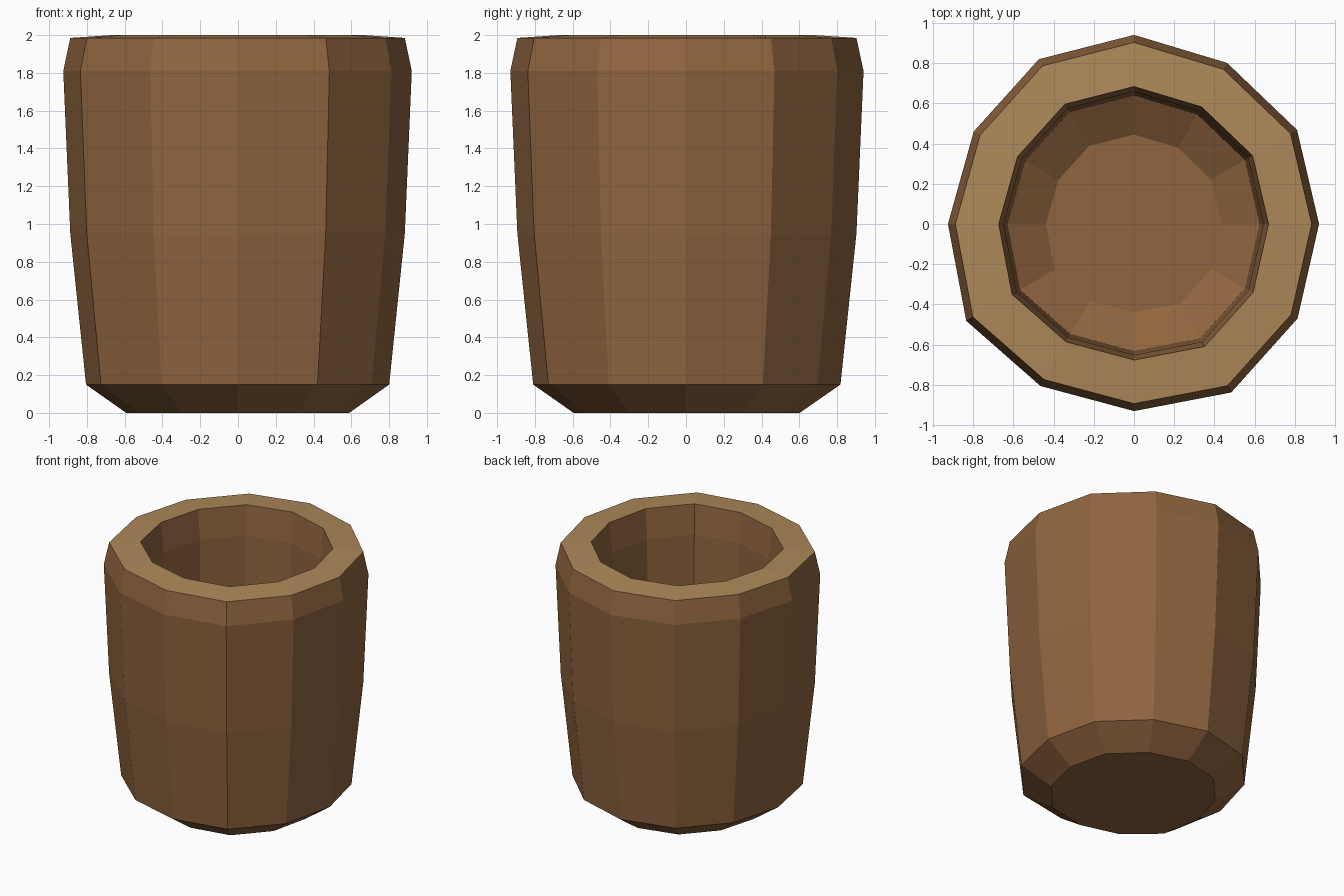
import bpy, bmesh
from math import cos, sin, radians

if "Cube" in bpy.data.objects:
    bpy.data.objects.remove(bpy.data.objects["Cube"])


def material(name, color):
    m = bpy.data.materials.new(name)
    m.diffuse_color = (*color, 1)
    m.use_nodes = True
    m.node_tree.nodes["Principled BSDF"].inputs["Base Color"].default_value = m.diffuse_color
    return m


# hand-cut radius of each of the 12 staves, anticlockwise from +x
STAVES = [.92, .936, .925, .94, .946, .92, .925, .963, .93, .93, .967, .939]

# (radius factor, height) from the underside, up the outside, down the inside
PROFILE = [(.64, 0), (.87, .15), (.96, .95), (1, 1.81), (.96, 1.985),
           (.727, 2), (.70, 1.77), (.69, .98), (.68, .34), (.473, .22)]
RIM = 4  # profile segment forming the pale rim

bm = bmesh.new()
rings = [[bm.verts.new((r * k * cos(radians(30 * i)), r * k * sin(radians(30 * i)), z))
          for i, r in enumerate(STAVES)] for k, z in PROFILE]

# wall quads
n = len(STAVES)
for j, (a, b) in enumerate(zip(rings, rings[1:])):
    for i in range(n):
        f = bm.faces.new((a[i], a[(i + 1) % n], b[(i + 1) % n], b[i]))
        f.material_index = int(j == RIM)

# underside and inner floor
bm.faces.new(rings[0][::-1])
bm.faces.new(rings[-1])
bmesh.ops.recalc_face_normals(bm, faces=bm.faces)

mesh = bpy.data.meshes.new("wooden_cup")
bm.to_mesh(mesh)
bm.free()
mesh.materials.append(material("dark_wood", (.28, .13, .05)))
mesh.materials.append(material("pale_wood", (.42, .25, .10)))
bpy.context.collection.objects.link(bpy.data.objects.new("wooden_cup", mesh))
